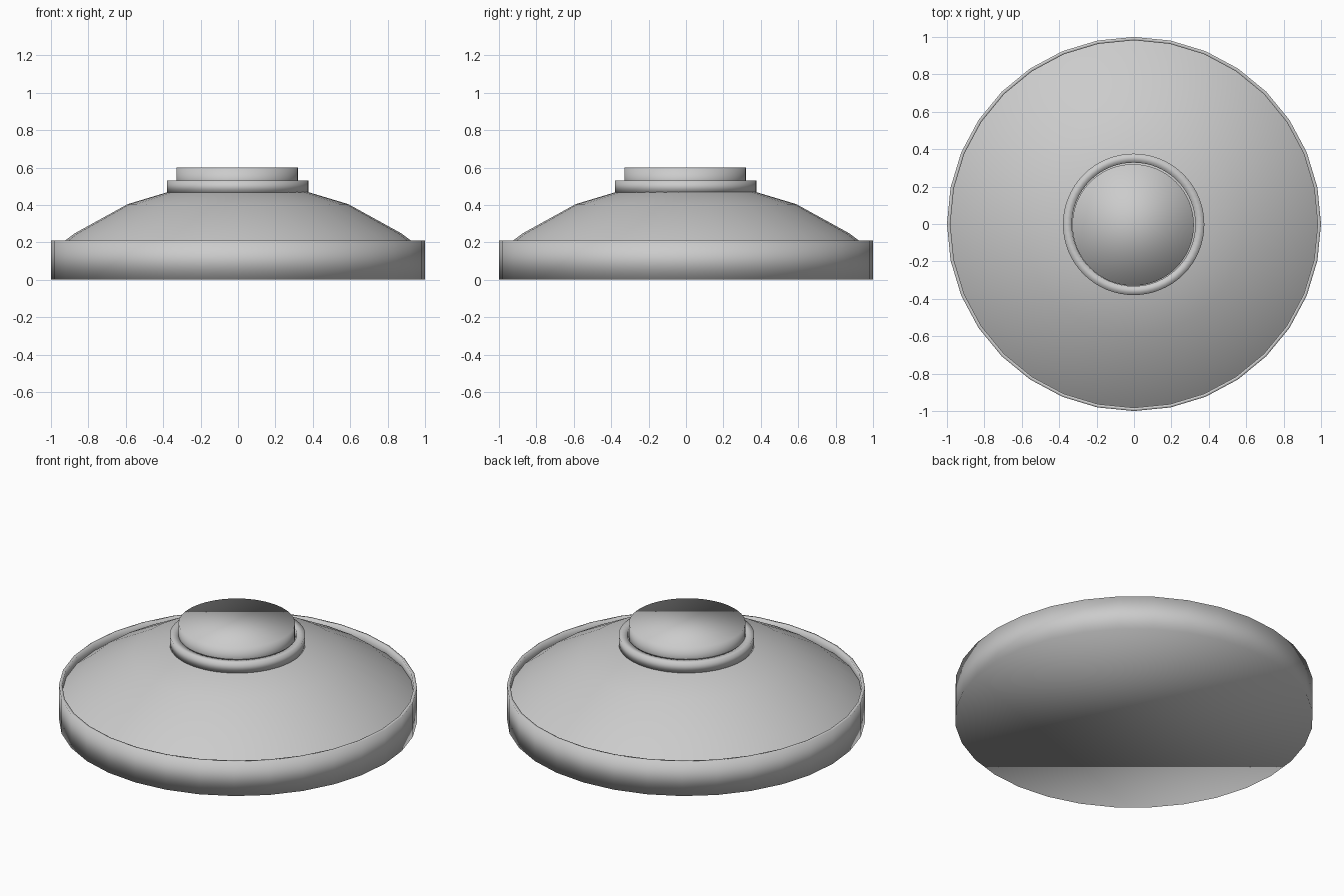
import bpy, bmesh, math

if "Cube" in bpy.data.objects:
    bpy.data.objects.remove(bpy.data.objects["Cube"])


def lathe(name, profile, sides, loc=(0, 0), closed=False):
    """Revolve (radius, z) points about z; a radius-0-free open end marked by caps stays open."""
    bm = bmesh.new()
    rings = []
    for r, z in profile:
        rings.append([bm.verts.new((r * math.cos(2 * math.pi * i / sides),
                                    r * math.sin(2 * math.pi * i / sides), z))
                      for i in range(sides)])
    pairs = list(zip(rings, rings[1:]))
    if closed:
        pairs.append((rings[-1], rings[0]))
    for a, b in pairs:
        for i in range(sides):
            j = (i + 1) % sides
            bm.faces.new((a[i], a[j], b[j], b[i]))
    return finish(name, bm, rings, loc)


def finish(name, bm, rings, loc):
    # single flat caps where the part needs them
    if name in ("base", "button"):
        bm.faces.new(list(reversed(rings[0])))
    if name in ("dome", "button"):
        bm.faces.new(rings[-1])
    for f in bm.faces:
        f.smooth = True
    mesh = bpy.data.meshes.new(name)
    bm.to_mesh(mesh)
    bm.free()
    ob = bpy.data.objects.new(name, mesh)
    ob.location = (loc[0], loc[1], 0)
    bpy.context.collection.objects.link(ob)
    return ob


# Round base with a closed bottom and a thin raised lip
lathe("base", [(1, 0), (1, 0.21), (0.982, 0.21), (0.982, 0.165)], 32)

# Shallow faceted dome sitting inside the lip
lathe("dome", [(0.982, 0.165), (0.875, 0.247), (0.59, 0.404), (0.304, 0.49)], 32)

# Collar ring around the button
lathe("collar", [(0.378, 0.465), (0.378, 0.53), (0.33, 0.53), (0.33, 0.465)],
      64, (-0.002, -0.002), closed=True)

# Push button
lathe("button", [(0.325, 0.465), (0.325, 0.60)], 64, (-0.005, -0.005))
